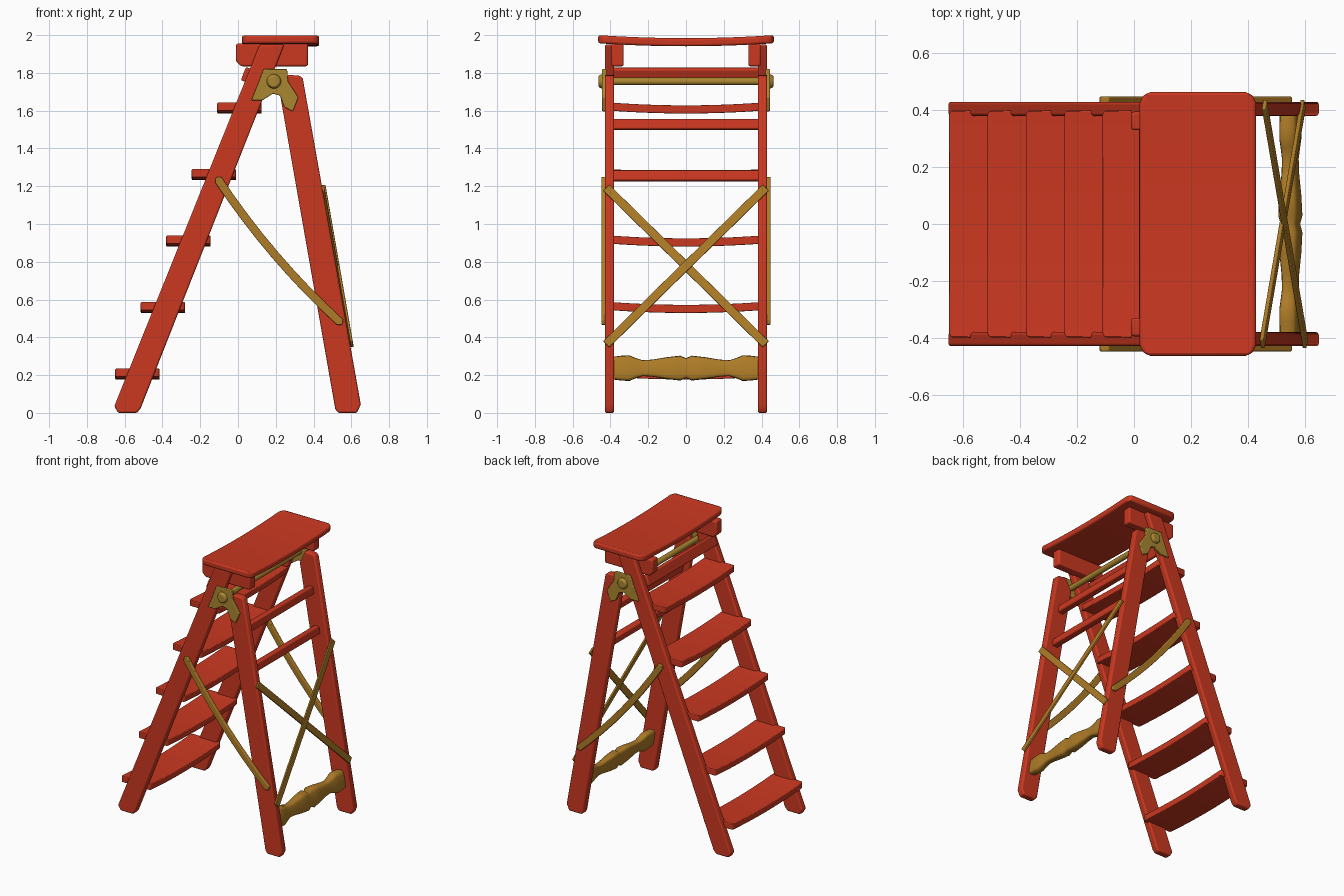
import bpy, bmesh, math
from mathutils import Vector, Matrix

if "Cube" in bpy.data.objects:
    bpy.data.objects.remove(bpy.data.objects["Cube"])


def material(name, rgb):
    m = bpy.data.materials.new(name)
    m.diffuse_color = (*rgb, 1)
    m.use_nodes = True
    m.node_tree.nodes["Principled BSDF"].inputs["Base Color"].default_value = m.diffuse_color
    return m


RED = material("red_paint", (0.60, 0.04, 0.015))
WORN = material("worn_wood", (0.42, 0.20, 0.02))
METAL = material("hinge_finish", (0.40, 0.24, 0.03))


def finish(name, bm, mat, bevel=0.01, mirror=False):
    bmesh.ops.recalc_face_normals(bm, faces=bm.faces)
    me = bpy.data.meshes.new(name)
    bm.to_mesh(me)
    bm.free()
    me.materials.append(mat)
    ob = bpy.data.objects.new(name, me)
    bpy.context.collection.objects.link(ob)
    bpy.ops.object.select_all(action='DESELECT')
    ob.select_set(True)
    bpy.context.view_layer.objects.active = ob
    bpy.ops.object.shade_smooth_by_angle(angle=math.radians(50))
    if bevel:
        b = ob.modifiers.new("rounded_edges", 'BEVEL')
        b.width, b.segments, b.limit_method = bevel, 3, 'ANGLE'
        b.angle_limit = math.radians(35)
    if mirror:
        m = ob.modifiers.new("other_side", 'MIRROR')
        m.use_axis = (False, True, False)
        m.use_mirror_merge = False
    return ob


def prism(name, pts, y0, y1, mat, bevel=0.01, mirror=True):
    """Front-view (x, z) outline extruded along y."""
    bm = bmesh.new()
    f = bm.faces.new([bm.verts.new((x, y0, z)) for x, z in pts])
    ex = bmesh.ops.extrude_face_region(bm, geom=[f])
    bmesh.ops.translate(bm, vec=(0, y1 - y0, 0),
                        verts=[v for v in ex['geom'] if isinstance(v, bmesh.types.BMVert)])
    return finish(name, bm, mat, bevel, mirror)


def box(name, center, size, mat, tilt=0, bevel=0.008, mirror=False):
    """Box tilted about the y axis."""
    bm = bmesh.new()
    bmesh.ops.create_cube(bm, size=1)
    bm.transform(Matrix.Translation(center) @ Matrix.Rotation(tilt, 4, 'Y')
                 @ Matrix.Diagonal((*size, 1)))
    return finish(name, bm, mat, bevel, mirror)


def sagging_board(name, x0, x1, half, top, thick, sag, mat, corner, bevel):
    """Board with rounded plan corners whose middle dips."""
    bm = bmesh.new()
    n = 14
    rows = []
    ys = [-half, -half + corner * .3, -half + corner]
    ys += [-half + corner + (2 * half - 2 * corner) * i / n for i in range(1, n)]
    ys += [half - corner, half - corner * .3, half]
    for y in ys:
        d = max(0, abs(y) - (half - corner))
        inset = corner - math.sqrt(max(0, corner ** 2 - d ** 2))
        z = top - sag * (1 - (y / half) ** 2)
        rows.append([bm.verts.new(p) for p in (
            (x0 + inset, y, z), (x1 - inset, y, z),
            (x1 - inset, y, z - thick), (x0 + inset, y, z - thick))])
    for a, b in zip(rows, rows[1:]):
        for i in range(4):
            j = (i + 1) % 4
            bm.faces.new((a[i], a[j], b[j], b[i]))
    bm.faces.new(rows[0])
    bm.faces.new(rows[-1])
    return finish(name, bm, mat, bevel)


def cylinder(name, x, z, y0, y1, r0, r1, mat, bevel, mirror):
    bm = bmesh.new()
    bmesh.ops.create_cone(bm, cap_ends=True, segments=24, radius1=r0, radius2=r1,
                          depth=y1 - y0)
    bm.transform(Matrix.Translation((x, (y0 + y1) / 2, z))
                 @ Matrix.Rotation(-math.pi / 2, 4, 'X'))
    return finish(name, bm, mat, bevel, mirror)


# top board
sagging_board("top_board", 0.02, 0.43, 0.465, 2.0, 0.043, 0.016, RED, 0.04, 0.012)

# step-side rails, with clipped feet
prism("step_rail", [(-0.655, 0.035), (-0.635, 0), (-0.535, 0), (-0.515, 0.025),
                    (0.245, 1.95), (0.115, 1.95)], 0.38, 0.43, RED)

# rear legs, with clipped feet and tops
prism("rear_leg", [(0.515, 0.02), (0.53, 0), (0.63, 0), (0.65, 0.045), (0.343, 1.77),
                   (0.328, 1.785), (0.262, 1.79), (0.22, 1.70)], 0.38, 0.43, RED)

# five dished steps
for i in range(5):
    x = -0.65 + 0.135 * i
    sagging_board(f"step_{i + 1}", x, x + 0.235, 0.40, 0.235 + 0.352 * i, 0.043,
                  0.015, RED, 0.015, 0.01)

# blocks carrying the top board
prism("top_block", [(-0.01, 1.955), (-0.01, 1.86), (0.015, 1.835), (0.37, 1.835),
                    (0.37, 1.955)], 0.33, 0.395, RED)

# cross board above the highest step
box("upper_cross_board", (0.045, 0, 1.79), (0.035, 0.78, 0.075), RED, 0.37)

# hinge plates, pins and the rod between them
prism("hinge_plate", [(0.135, 1.82), (0.26, 1.82), (0.265, 1.755), (0.32, 1.67),
                      (0.29, 1.595), (0.245, 1.62), (0.222, 1.68), (0.185, 1.69),
                      (0.13, 1.655), (0.07, 1.655), (0.105, 1.74)],
      0.42, 0.445, METAL, 0.005)
cylinder("hinge_pin", 0.19, 1.755, 0.43, 0.463, 0.045, 0.03, METAL, 0.006, True)
cylinder("hinge_rod", 0.19, 1.755, -0.43, 0.43, 0.02, 0.02, METAL, 0, False)

# rungs between the rear legs
for z in (1.527, 1.255):
    box("rear_rung", (0.583 - 0.178 * z, 0, z), (0.045, 0.78, 0.055), RED, -0.176)

# bowed side braces: offset outline around a shallow curve
path = []
for i in range(9):
    t = i / 8
    a = Vector((-0.105, 1.235)).lerp(Vector((0.54, 0.48)), t)
    path.append(a + Vector((-0.76, -0.65)) * 0.03 * 4 * t * (1 - t))
n = Vector((0.76, 0.65)) * 0.022
d = Vector((0.65, -0.76)) * 0.018
outline = ([path[0] - d] + [p + n for p in path] + [path[-1] + d]
           + [p - n for p in reversed(path)])
prism("side_brace", [tuple(p) for p in outline], 0.425, 0.448, WORN, 0.005)

# crossed braces behind the rear legs
for s, off in ((1, 0.0), (-1, 0.008)):
    a = Vector((0.452 + off, -0.415 * s, 1.185))
    b = Vector((0.594 + off, 0.415 * s, 0.37))
    u = (b - a).normalized()
    w = Vector((0.985, 0, 0.175))
    w = (w - u * w.dot(u)).normalized()
    v = w.cross(u)
    m = Matrix((u, v, w)).transposed().to_4x4()
    bm = bmesh.new()
    bmesh.ops.create_cube(bm, size=1)
    bm.transform(Matrix.Translation((a + b) / 2) @ m
                 @ Matrix.Diagonal(((b - a).length + 0.02, 0.046, 0.014, 1)))
    finish("crossed_rear_brace", bm, WORN, 0.004)

# shaped lower stretcher: (y, half height, half depth) for one half
half = [(0, 0.052, 0.03), (0.03, 0.066, 0.037), (0.10, 0.058, 0.034), (0.18, 0.045, 0.027),
        (0.23, 0.042, 0.026), (0.27, 0.055, 0.03), (0.30, 0.068, 0.033),
        (0.34, 0.066, 0.033), (0.39, 0.06, 0.032)]
rings = [(-y, h, w) for y, h, w in half[:0:-1]] + half
bm = bmesh.new()
loops = []
for y, h, w in rings:
    ring = []
    for k in range(16):
        t = 2 * math.pi * k / 16
        c, s = math.cos(t), math.sin(t)
        # rounded-square section leaning with the legs
        px = math.copysign(abs(c) ** 0.5, c) * w
        pz = math.copysign(abs(s) ** 0.5, s) * h
        ring.append(bm.verts.new((0.55 + px - 0.17 * pz, y, 0.237 + pz)))
    loops.append(ring)
for a, b in zip(loops, loops[1:]):
    for i in range(16):
        j = (i + 1) % 16
        bm.faces.new((a[i], a[j], b[j], b[i]))
bm.faces.new(loops[0])
bm.faces.new(loops[-1])
finish("shaped_stretcher", bm, WORN, 0)
